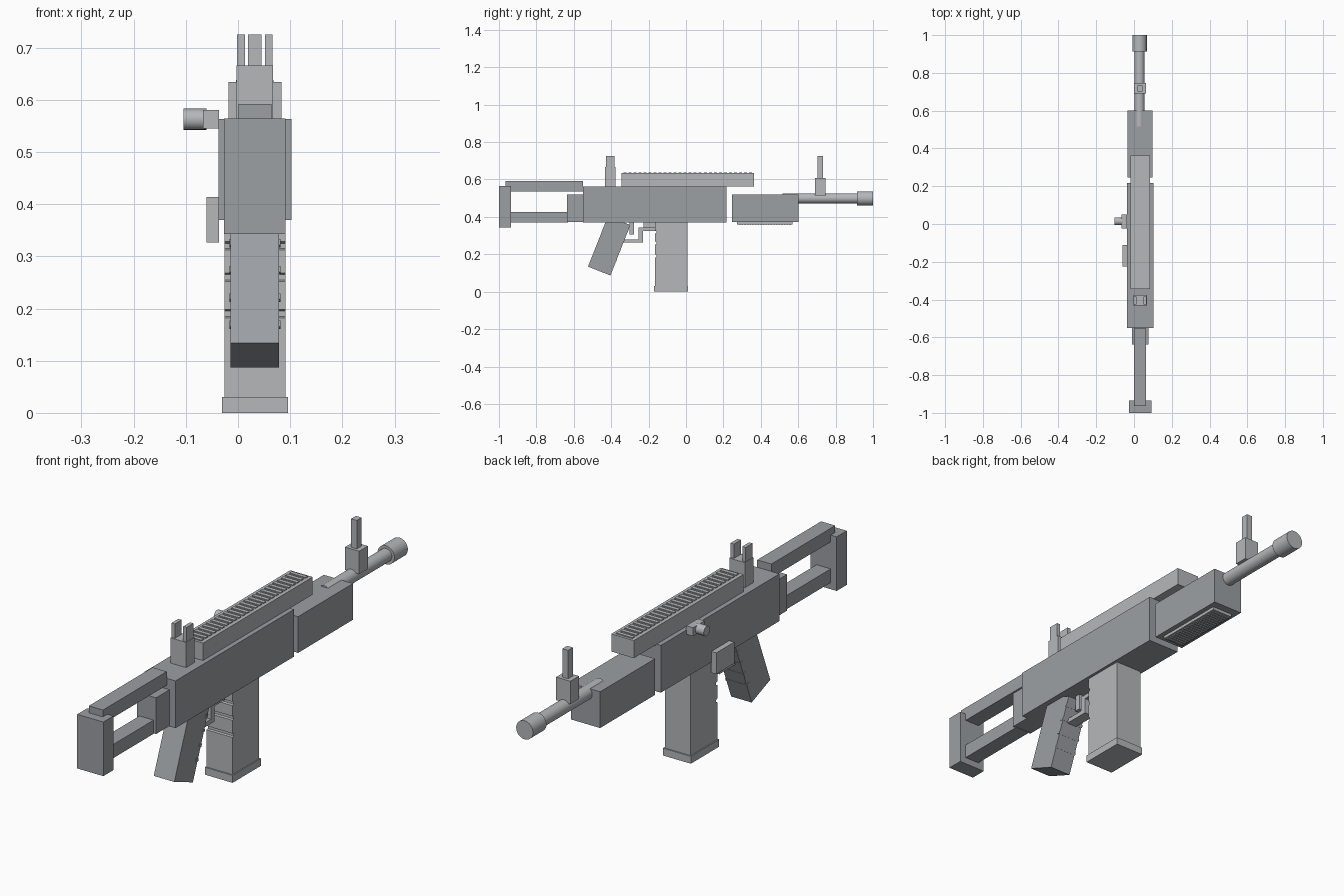
import bpy, bmesh, math
from mathutils import Matrix, Vector

if "Cube" in bpy.data.objects:
    bpy.data.objects.remove(bpy.data.objects["Cube"])

CX = 0.0325  # centre line of the body


def material(name, rgb):
    m = bpy.data.materials.new(name)
    m.diffuse_color = (*rgb, 1)
    m.use_nodes = True
    m.node_tree.nodes["Principled BSDF"].inputs["Base Color"].default_value = m.diffuse_color
    return m


DARK = material("dark_grey", (0.33, 0.35, 0.37))
LIGHT = material("light_grey", (0.46, 0.475, 0.49))


def finish(name, bm, mat, smooth=False):
    bmesh.ops.recalc_face_normals(bm, faces=bm.faces)
    me = bpy.data.meshes.new(name)
    bm.to_mesh(me)
    bm.free()
    me.materials.append(mat)
    ob = bpy.data.objects.new(name, me)
    bpy.context.collection.objects.link(ob)
    if smooth:
        bpy.context.view_layer.objects.active = ob
        ob.select_set(True)
        bpy.ops.object.shade_smooth_by_angle(angle=math.radians(35))
        ob.select_set(False)
    return ob


def add_box(bm, x, y, z):
    lo, hi = Vector((x[0], y[0], z[0])), Vector((x[1], y[1], z[1]))
    m = Matrix.Translation((lo + hi) / 2) @ Matrix.Diagonal((*(hi - lo), 1))
    bmesh.ops.create_cube(bm, size=1, matrix=m)


def box(name, x, y, z, mat=DARK):
    bm = bmesh.new()
    add_box(bm, x, y, z)
    return finish(name, bm, mat)


def mid(half):
    return (CX - half, CX + half)


def cylinder(name, a, b, r, n=32, mat=LIGHT):
    a, b = Vector(a), Vector(b)
    m = Matrix.Translation((a + b) / 2) @ (b - a).to_track_quat('Z', 'Y').to_matrix().to_4x4()
    bm = bmesh.new()
    bmesh.ops.create_cone(bm, cap_ends=True, segments=n, radius1=r, radius2=r,
                          depth=(b - a).length, matrix=m)
    return finish(name, bm, mat, smooth=True)


def side_profile(name, pts, half, mat=DARK):
    """Extrude a (y, z) outline across x."""
    bm = bmesh.new()
    f = bm.faces.new([bm.verts.new((CX - half, y, z)) for y, z in pts])
    g = bmesh.ops.extrude_face_region(bm, geom=[f])
    bmesh.ops.translate(bm, vec=(2 * half, 0, 0),
                        verts=[v for v in g['geom'] if isinstance(v, bmesh.types.BMVert)])
    return finish(name, bm, mat)


def ribs(name, half, y0, y1, z, count, mat):
    bm = bmesh.new()
    step = (y1 - y0) / count
    for i in range(count):
        y = y0 + (i + 0.5) * step
        add_box(bm, mid(half), (y - step * 0.3, y + step * 0.3), z)
    return finish(name, bm, mat)


# Receiver and handguard
box("receiver", mid(0.07), (-0.55, 0.216), (0.37, 0.563))
box("handguard", mid(0.066), (0.247, 0.602), (0.372, 0.52))
box("handguard_pad", mid(0.046), (0.273, 0.57), (0.36, 0.374), LIGHT)
ribs("handguard_ribs", 0.038, 0.28, 0.563, (0.356, 0.362), 20, LIGHT)

# Top rail
box("rail", mid(0.051), (-0.345, 0.363), (0.562, 0.634), LIGHT)
ribs("rail_ribs", 0.036, -0.34, 0.358, (0.63, 0.638), 26, LIGHT)

# Barrel and muzzle
cylinder("barrel", (CX - 0.003, 0.515, 0.499), (CX - 0.003, 0.95, 0.499), 0.027)
cylinder("muzzle", (CX - 0.003, 0.913, 0.499), (CX - 0.003, 1.0, 0.499), 0.038)

# Sights
box("front_sight_base", mid(0.032), (0.69, 0.746), (0.515, 0.609), LIGHT)
box("front_sight_post", mid(0.013), (0.702, 0.733), (0.605, 0.725), LIGHT)
box("rear_sight_base", mid(0.035), (-0.432, -0.376), (0.562, 0.666), LIGHT)
for side, label in ((-1, "left"), (1, "right")):
    x = sorted((CX + side * 0.034, CX + side * 0.019))
    box("rear_sight_prong_" + label, x, (-0.427, -0.383), (0.66, 0.725), LIGHT)

# Stock frame
box("stock_mount", mid(0.043), (-0.637, -0.545), (0.372, 0.52))
box("stock_upper_bar", mid(0.032), (-0.964, -0.552), (0.536, 0.592))
box("stock_lower_bar", mid(0.032), (-0.945, -0.63), (0.37, 0.426))
box("stock_butt", mid(0.059), (-1.0, -0.935), (0.343, 0.564))

# Magazine with grooves across its rear face
back = [(-0.165, 0.03)]
for z in (0.19, 0.26, 0.32):
    back += [(-0.165, z - 0.008), (-0.158, z - 0.005), (-0.158, z + 0.005), (-0.165, z + 0.008)]
back += [(-0.165, 0.38), (0.007, 0.38), (0.007, 0.03)]
side_profile("magazine", back, 0.0585, LIGHT)
box("magazine_base", mid(0.063), (-0.171, 0.012), (0.0, 0.03), LIGHT)

# Slanted grip with small finger ridges
lean = math.radians(21.5)
up = Vector((math.sin(lean), math.cos(lean)))
fwd = Vector((math.cos(lean), -math.sin(lean)))
foot = Vector((-0.524, 0.134))
side_profile("grip", [foot, foot + fwd * 0.129, foot + fwd * 0.129 + up * 0.29,
                      foot + up * 0.29], 0.0465)
for i in range(4):
    p = foot + fwd * 0.116 + up * (0.08 + 0.056 * i)
    side_profile("grip_ridge_%d" % (i + 1),
                 [p, p + fwd * 0.014, p + fwd * 0.014 + up * 0.012, p + up * 0.012], 0.049)

# Trigger and guard
box("trigger", mid(0.01), (-0.302, -0.278), (0.305, 0.372), LIGHT)
side_profile("trigger_guard", [(-0.355, 0.262), (-0.23, 0.262), (-0.23, 0.325), (-0.16, 0.325),
                               (-0.16, 0.342), (-0.253, 0.342), (-0.253, 0.28), (-0.355, 0.28)],
             0.022, LIGHT)

# Left side controls
box("selector_lever", (-0.06, -0.036), (-0.226, -0.11), (0.327, 0.414), LIGHT)
box("charging_block", (-0.067, -0.036), (-0.024, 0.05), (0.545, 0.58), LIGHT)
cylinder("charging_knob", (-0.104, 0.014, 0.5625), (-0.06, 0.014, 0.5625), 0.0205, 16)
